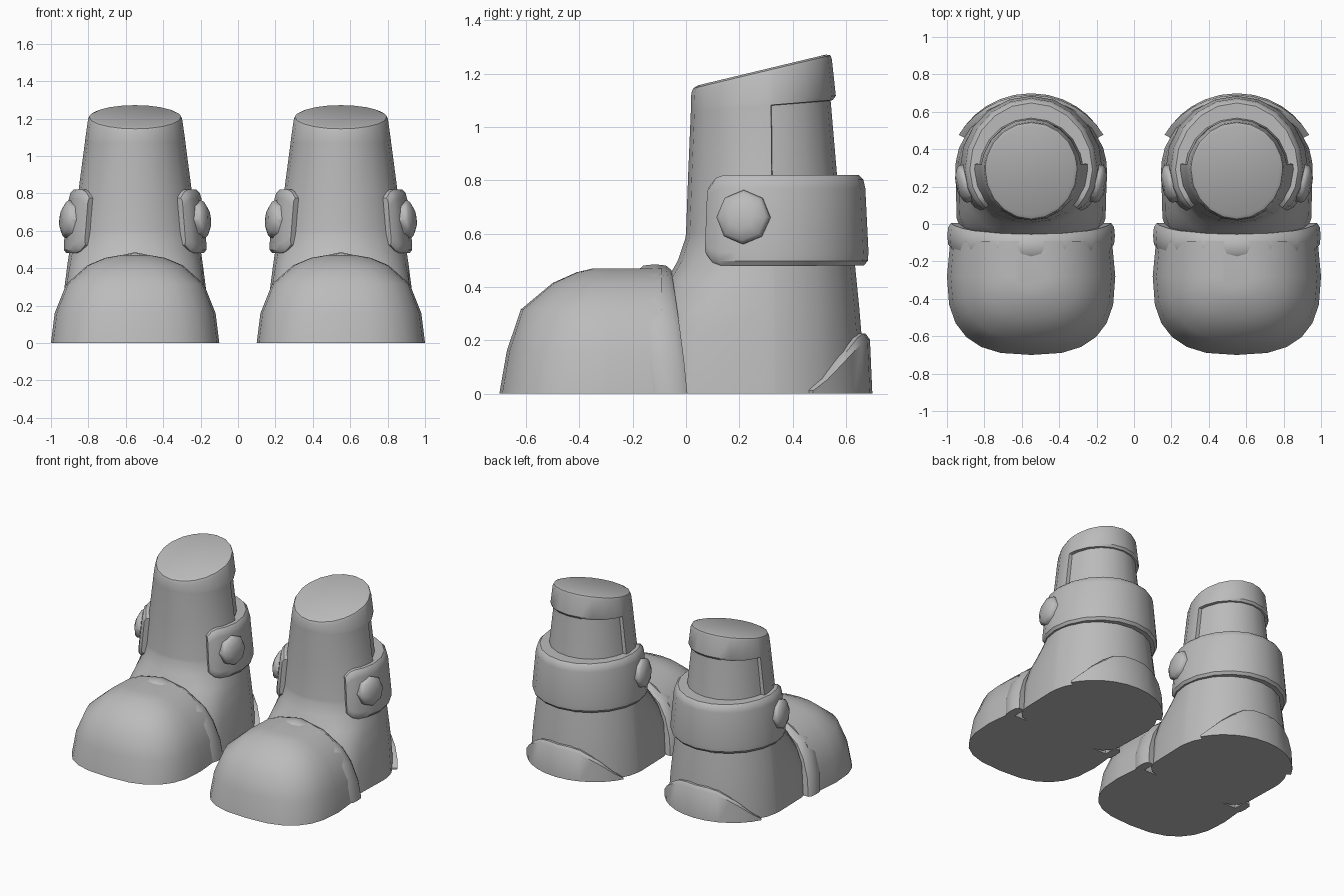
import bpy, bmesh, math
from mathutils import Vector

if "Cube" in bpy.data.objects:
    bpy.data.objects.remove(bpy.data.objects["Cube"])

grey = bpy.data.materials.new("grey")
grey.diffuse_color = (0.5, 0.5, 0.5, 1)
grey.use_nodes = True
grey.node_tree.nodes["Principled BSDF"].inputs["Base Color"].default_value = grey.diffuse_color
YC = 0.29          # depth of the ankle axis
SPACING = 0.55     # boot centre from the middle


def skin(name, rows, closed=True, angle=35):
    """Skin equal-length rows of points, cap both ends, place one per boot."""
    bm = bmesh.new()
    vs = [[bm.verts.new(p) for p in row] for row in rows]
    n = len(rows[0])
    for a, b in zip(vs, vs[1:]):
        for i in range(n if closed else n - 1):
            j = (i + 1) % n
            bm.faces.new((a[i], a[j], b[j], b[i]))
    bm.faces.new(vs[0][::-1])
    bm.faces.new(vs[-1])
    bmesh.ops.recalc_face_normals(bm, faces=bm.faces)
    me = bpy.data.meshes.new(name)
    bm.to_mesh(me)
    bm.free()
    me.materials.append(grey)
    for side, x in (("left", -SPACING), ("right", SPACING)):
        ob = bpy.data.objects.new(side + "_" + name, me)
        ob.location.x = x
        bpy.context.collection.objects.link(ob)
    ob.select_set(True)
    bpy.context.view_layer.objects.active = ob
    bpy.ops.object.shade_smooth_by_angle(angle=math.radians(angle))
    ob.select_set(False)


def spow(v, p):
    return math.copysign(abs(v) ** p, v)


def oval(deg, yf, yb, hw, p=1.0):
    """Point on an oval with separate front and back depths."""
    c, s = math.cos(math.radians(deg)), math.sin(math.radians(deg))
    if abs(c) < 1e-6:
        c = 0
    if s >= 0:
        return hw * c, YC + (yb - YC) * s
    return hw * spow(c, p), YC + (YC - yf) * spow(s, p)


# Boot body: foot, ankle and shaft, with a recessed panel at the back
# rows: z, front y, back y, half width, front squareness, recess, tilt
ANGLES = sorted(set(range(0, 360, 18)) | {6, 7, 173, 174})
BODY = [
    (0.00, -0.10, 0.672, 0.405, 0.35, 1, 0),
    (0.20, -0.10, 0.660, 0.390, 0.40, 1, 0),
    (0.32, -0.10, 0.650, 0.375, 0.55, 1, 0),
    (0.42, -0.075, 0.640, 0.362, 0.8, 1, 0),
    (0.50, -0.03, 0.632, 0.350, 1, 1, 0),
    (0.58, -0.003, 0.622, 0.337, 1, 1, 0),
    (0.60, 0.000, 0.620, 0.334, 1, 0.915, 0),
    (0.82, 0.008, 0.592, 0.302, 1, 0.915, 0),
    (1.078, 0.018, 0.566, 0.268, 1, 0.915, 0.08),
    (1.080, 0.018, 0.550, 0.268, 1, 1, 0.08),
    (1.095, 0.018, 0.562, 0.266, 1, 1, 0.08),
    (1.193, 0.020, 0.547, 0.252, 1, 1, 0.24),
    (1.208, 0.027, 0.542, 0.245, 1, 1, 0.24),
    (1.215, 0.045, 0.525, 0.228, 1, 1, 0.24),
]
rows = []
for z, yf, yb, hw, p, rec, tilt in BODY:
    row = []
    for a in ANGLES:
        x, y = oval(a, yf, yb, hw, p)
        if 7 <= a <= 173:
            x, y = x * rec, YC + (y - YC) * rec
        row.append((x, y, z + tilt * (y - YC)))
    rows.append(row)
skin("boot_body", rows)

# Toe cap: stacked rounded outlines; z, front y, half width, back y
rows = []
for z, yf, hw, p in [(0, -0.70, 0.45, 0.75), (0.16, -0.672, 0.43, 0.78),
                     (0.315, -0.62, 0.368, 0.8), (0.415, -0.50, 0.255, 0.85),
                     (0.455, -0.41, 0.16, 0.95), (0.469, -0.35, 0.08, 1)]:
    row = [(hw * 0.96, -0.09, z)]
    for i in range(13):
        t = math.pi * i / 12
        c = math.cos(t) if i != 6 else 0
        row.append((hw * spow(c, p), -0.28 + (yf + 0.28) * spow(max(math.sin(t), 0), p), z))
    row.append((-hw * 0.96, -0.09, z))
    rows.append(row)
skin("toe_cap", rows, angle=50)

# Strap arching over the instep
HALF = [(0.448, 0), (0.432, 0.13), (0.385, 0.26), (0.325, 0.35), (0.18, 0.447)]
ARCH = HALF + [(0, 0.485)] + [(-x, z) for x, z in HALF[::-1]]
rows = []
for x, z in ARCH:
    yf = -0.13 - 0.05 * (z / 0.485) ** 0.7
    yb = 0.005 - 0.06 * (z / 0.485) ** 1.2
    row = []
    for t, s in [(0, 0.86), (0, 0.955), (0.16, 0.99), (0.5, 1), (0.84, 0.99),
                 (1, 0.955), (1, 0.86)]:
        row.append((x * s, yf + (yb - yf) * t, z * s))
    rows.append(row)
skin("instep_strap", rows, angle=50)

# Ankle belt, open at the front with clipped corners
rows = []
for a in [-43, -37, -30] + list(range(-18, 199, 18)) + [210, 217, 223]:
    end = min(a + 43, 223 - a)
    clip = 0.045 if end == 0 else 0.012 if end == 6 else 0
    lo, hi = 0.48 + clip, 0.82 - clip
    row = []
    for z, s in [(lo, 0.72), (lo, 0.95), (lo + 0.018, 0.99), (lo + 0.05, 1),
                 (hi - 0.05, 1), (hi - 0.018, 0.985), (hi, 0.94), (hi, 0.72)]:
        k = (z - 0.48) / 0.34
        if end == 0:
            s = min(s, 0.97)
        x, y = oval(a, -0.045 + 0.02 * k, 0.687 - 0.017 * k, 0.387 - 0.038 * k)
        row.append((x * s, YC + (y - YC) * s, z))
    rows.append(row)
skin("ankle_belt", rows)

# Octagonal studs on both sides of the belt
for name, sx in (("inner_stud", -1), ("outer_stud", 1)):
    n = Vector((sx, -0.2, 0.11)).normalized()
    u = Vector((0, 0, 1)).cross(n).normalized()
    v = n.cross(u)
    base = Vector((sx * 0.345, 0.218, 0.66))
    rows = [[base + n * h + r * (u * math.cos(i * math.pi / 4) + v * math.sin(i * math.pi / 4))
             for i in range(8)] for r, h in [(0.1, -0.03), (0.102, 0.02), (0.09, 0.035), (0.05, 0.052)]]
    skin(name, rows, angle=40)

# Heel guard: plate wrapping the back, sloping down at its sides
rows = []
for a in (27, 36, 46, 56, 67, 78, 90, 102, 113, 124, 134, 144, 153):
    s = math.sin(math.radians(a))
    top = max(0.012, min(0.225, (0.38 * s - 0.175) * 1.2))
    row = []
    for z, off in [(0, -0.03), (0, 0.027), (top * 0.9, 0.03), (top, 0.015), (top, -0.03)]:
        x, y = oval(a, 0, 0.672 - 0.06 * z + off, 0.405 - 0.075 * z + off)
        row.append((x, y, z))
    rows.append(row)
skin("heel_guard", rows)
